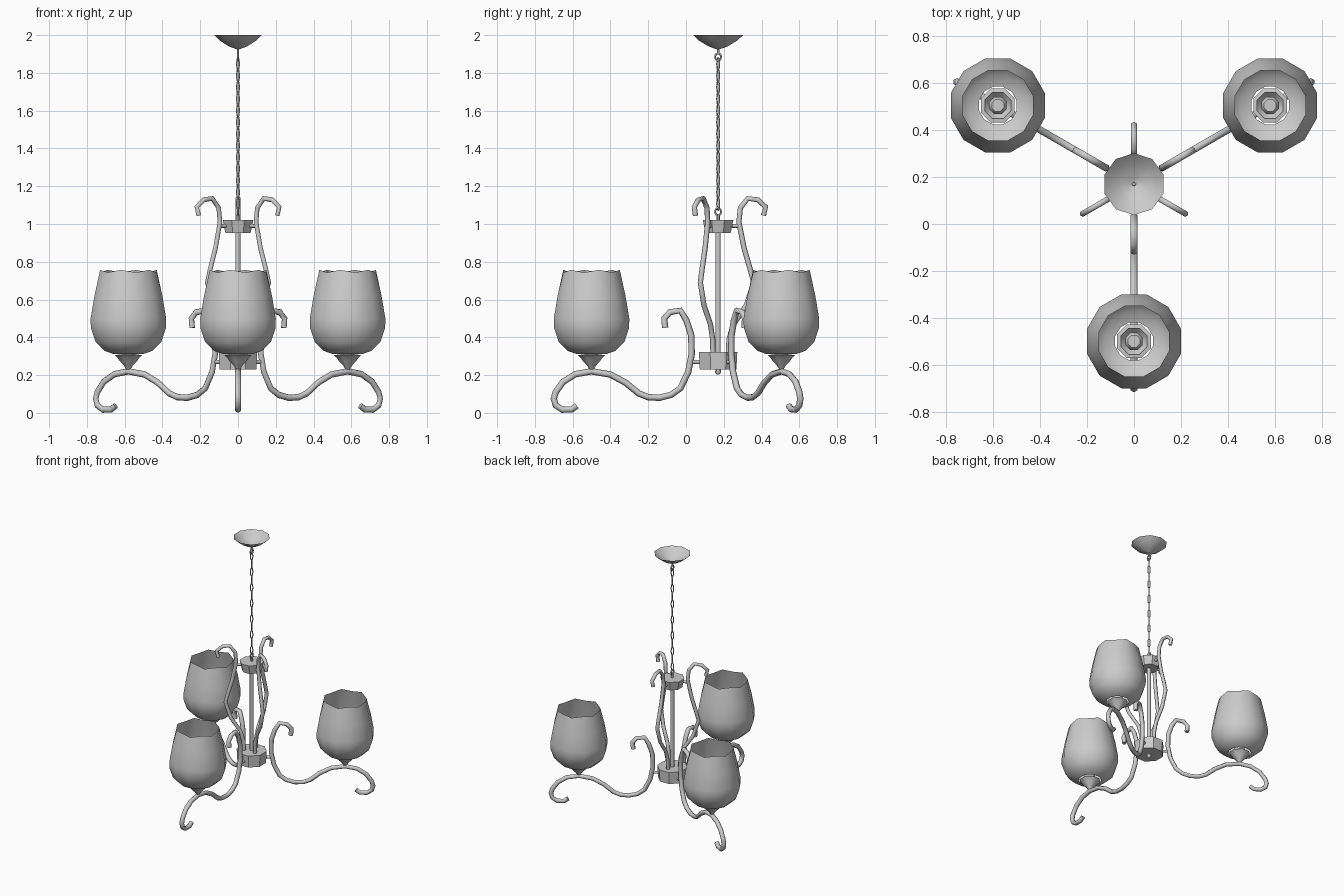
import bpy, bmesh, math
from mathutils import Vector

if "Cube" in bpy.data.objects:
    bpy.data.objects.remove(bpy.data.objects["Cube"])

AXIS = Vector((0, 0.17, 0))          # vertical axis of the lamp
ARM_ANGLES = [-90, 30, 150]
SCROLL_ANGLES = [90, -30, 210]


def radial(r, z, deg):
    a = math.radians(deg)
    return AXIS + Vector((r * math.cos(a), r * math.sin(a), z))


def finish(name, bm, angle=50):
    bmesh.ops.recalc_face_normals(bm, faces=bm.faces)
    me = bpy.data.meshes.new(name)
    bm.to_mesh(me)
    bm.free()
    ob = bpy.data.objects.new(name, me)
    bpy.context.collection.objects.link(ob)
    bpy.ops.object.select_all(action='DESELECT')
    ob.select_set(True)
    bpy.context.view_layer.objects.active = ob
    bpy.ops.object.shade_smooth_by_angle(angle=math.radians(angle))
    return ob


def skin(bm, rings, closed=False):
    pairs = list(zip(rings, rings[1:])) + ([(rings[-1], rings[0])] if closed else [])
    for a, b in pairs:
        n = len(a)
        for i in range(n):
            bm.faces.new((a[i], a[(i + 1) % n], b[(i + 1) % n], b[i]))


def lathe(name, profile, sides, centre=AXIS, caps=False, wave=0, angle=50):
    """Revolve (radius, z) points; wave drops every other vertex of the last ring."""
    bm = bmesh.new()
    rings = []
    for k, (r, z) in enumerate(profile):
        ring = []
        for i in range(sides):
            t = 2 * math.pi * (i + 0.5) / sides
            dz = wave * (i % 2) if k == len(profile) - 1 else 0
            ring.append(bm.verts.new((centre.x + r * math.cos(t),
                                      centre.y + r * math.sin(t), z - dz)))
        rings.append(ring)
    skin(bm, rings)
    if caps:
        bm.faces.new(rings[0])
        bm.faces.new(rings[-1])
    return finish(name, bm, angle)


def tube(name, path, radius, binormal, sides=6, closed=False):
    """Sweep a round section along a planar path."""
    bm = bmesh.new()
    n = len(path)
    rings = []
    for i, p in enumerate(path):
        if closed:
            tan = path[(i + 1) % n] - path[i - 1]
        else:
            tan = path[min(i + 1, n - 1)] - path[max(i - 1, 0)]
        nor = tan.normalized().cross(binormal)
        rings.append([bm.verts.new(p + radius * (nor * math.cos(t) + binormal * math.sin(t)))
                      for t in (2 * math.pi * k / sides for k in range(sides))])
    skin(bm, rings, closed)
    if not closed:
        bm.faces.new(rings[0])
        bm.faces.new(rings[-1])
    return finish(name, bm, 65)


def link(name, z, half_len, half_wid, wire, deg):
    """Oval chain link standing in the vertical plane at the given angle."""
    pts = [radial(half_wid * math.cos(t), z + half_len * math.sin(t), deg)
           for t in (2 * math.pi * k / 8 for k in range(8))]
    return tube(name, pts, wire, radial(1, 0, deg + 90) - AXIS, 5, True)


# Ceiling canopy, open at the top
lathe("canopy", [(0.008, 1.925), (0.05, 1.94), (0.1, 1.97), (0.132, 2.0)], 10)

# Chain with a round ring at each end
link("chain_ring_top", 1.885, 0.02, 0.017, 0.006, 90)
link("chain_ring_bottom", 1.065, 0.02, 0.017, 0.006, 90)
lathe("chain_hook_top", [(0.007, 1.9), (0.007, 1.93)], 6, caps=True)
lathe("chain_hook_bottom", [(0.009, 1.01), (0.009, 1.05)], 6, caps=True)
LINKS = 13
for i in range(LINKS):
    z = 1.107 + i * (1.847 - 1.107) / (LINKS - 1)
    link(f"chain_link_{i}", z, 0.035, 0.009, 0.004, 45 + 90 * (i % 2))

# Central stem, hubs and finial
lathe("stem", [(0.014, 0.24), (0.014, 1.0)], 8, caps=True)
lathe("upper_hub", [(0.072, 0.952), (0.088, 1.022)], 8, caps=True, angle=30)
lathe("lower_hub", [(0.105, 0.23), (0.11, 0.322)], 8, caps=True, angle=30)
lathe("finial", [(0.006, 0.202), (0.016, 0.212), (0.014, 0.235)], 6, caps=True)

# S-shaped lamp arms: (distance from axis, height)
ARM = [(.28, .45), (.285, .5), (.255, .533), (.2, .542), (.168, .49), (.142, .41),
       (.14, .31), (.158, .217), (.2, .13), (.25, .095), (.31, .08), (.37, .083),
       (.42, .103), (.49, .16), (.57, .203), (.67, .22), (.755, .205), (.82, .165),
       (.86, .11), (.87, .075), (.86, .04), (.825, .017), (.775, .018), (.748, .038)]
# Decorative upper scrolls
SCROLL = [(.24, 1.045), (.252, 1.09), (.21, 1.128), (.157, 1.135), (.118, 1.085),
          (.11, 1.01), (.138, .87), (.17, .76), (.188, .69), (.15, .57), (.08, .467),
          (.058, .39), (.054, .31)]

for i, deg in enumerate(ARM_ANGLES):
    side = radial(1, 0, deg + 90) - AXIS
    tube(f"arm_{i}", [radial(r, z, deg) for r, z in ARM], 0.017, side)
    tube(f"arm_pin_{i}", [radial(0.09, 0.27, deg), radial(0.145, 0.27, deg)], 0.011, side)

    # Lamp on the crest of the arm
    c = radial(0.67, 0, deg)
    lathe(f"lamp_cup_{i}", [(0.012, 0.23), (0.025, 0.25), (0.05, 0.275), (0.062, 0.292),
                            (0.078, 0.305), (0.06, 0.308)], 8, c)
    lathe(f"lamp_socket_{i}", [(0.04, 0.28), (0.04, 0.35), (0.028, 0.365)], 8, c, True)
    lathe(f"shade_{i}", [(0.083, 0.312), (0.13, 0.328), (0.18, 0.375), (0.206, 0.45),
                         (0.207, 0.5), (0.186, 0.62), (0.155, 0.757)], 12, c, wave=0.014)

for i, deg in enumerate(SCROLL_ANGLES):
    side = radial(1, 0, deg + 90) - AXIS
    tube(f"scroll_{i}", [radial(r, z, deg) for r, z in SCROLL], 0.014, side)
    tube(f"scroll_pin_{i}", [radial(0.07, 0.99, deg), radial(0.115, 0.99, deg)], 0.01, side)
